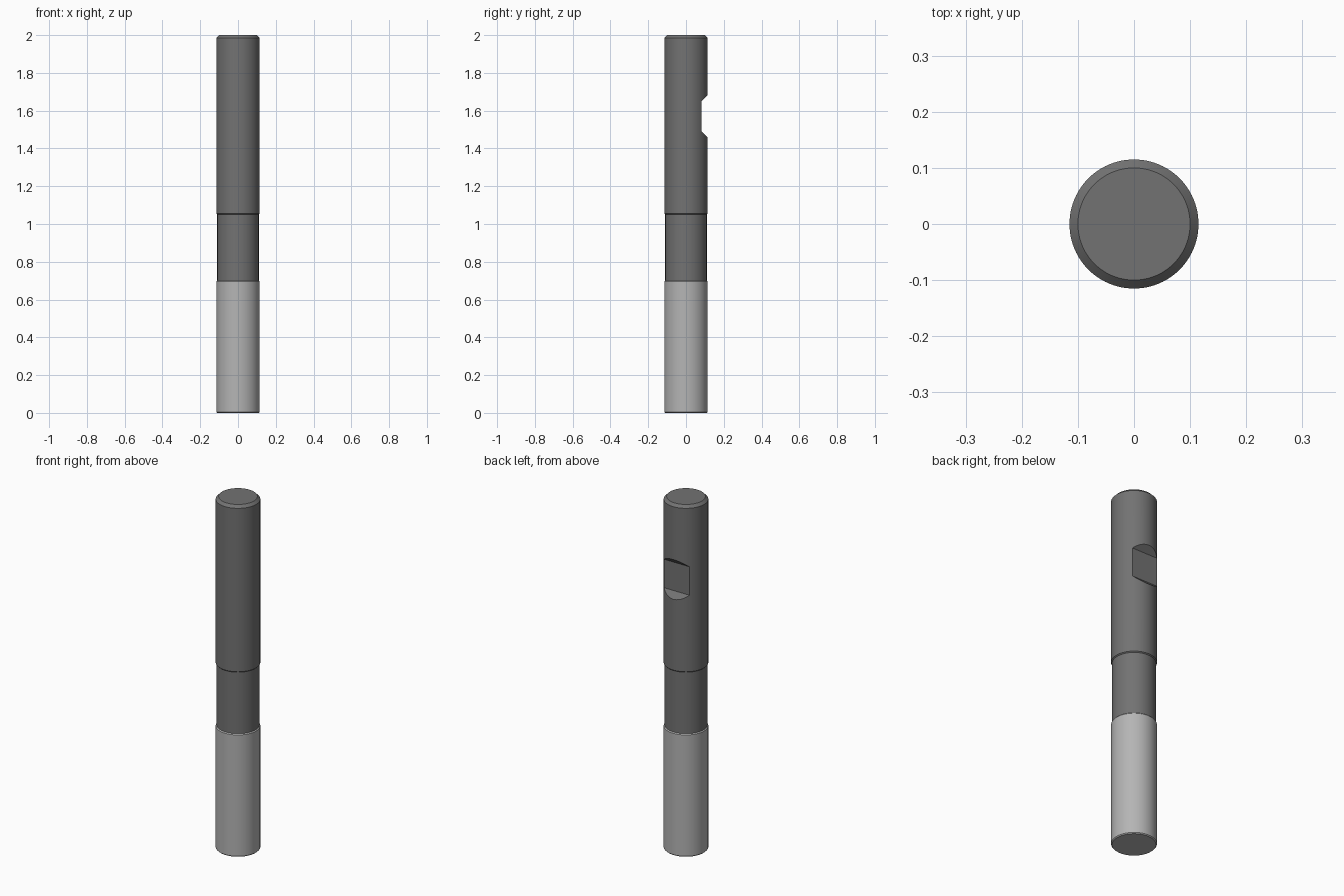
import bpy, bmesh
from math import radians, tau, cos, sin

if "Cube" in bpy.data.objects:
    bpy.data.objects.remove(bpy.data.objects["Cube"])

SEG = 96


def material(name, grey):
    m = bpy.data.materials.new(name)
    m.diffuse_color = (grey, grey, grey, 1)
    m.use_nodes = True
    m.node_tree.nodes["Principled BSDF"].inputs["Base Color"].default_value = m.diffuse_color
    return m


def add_object(name, bm):
    bmesh.ops.recalc_face_normals(bm, faces=bm.faces)
    me = bpy.data.meshes.new(name)
    bm.to_mesh(me)
    bm.free()
    ob = bpy.data.objects.new(name, me)
    bpy.context.collection.objects.link(ob)
    return ob


def turned(name, profile):
    """Closed solid of revolution from (radius, z) points."""
    bm = bmesh.new()
    rings = [[bm.verts.new((r * cos(tau * i / SEG), r * sin(tau * i / SEG), z))
              for i in range(SEG)] for r, z in profile]
    for a, b in zip(rings, rings[1:]):
        for i in range(SEG):
            j = (i + 1) % SEG
            bm.faces.new((a[i], a[j], b[j], b[i]))
    bm.faces.new(rings[0][::-1])
    bm.faces.new(rings[-1])
    return add_object(name, bm)


def smooth(ob):
    bpy.ops.object.select_all(action='DESELECT')
    ob.select_set(True)
    bpy.context.view_layer.objects.active = ob
    bpy.ops.object.shade_smooth_by_angle(angle=radians(30))


# Shank with relieved neck and chamfered top
shank = turned("shank", [(0.110, 0.70), (0.110, 1.05), (0.115, 1.055),
                         (0.115, 1.985), (0.100, 2.0)])
shank.data.materials.append(material("dark_steel", 0.17))

# Clamping flat with 45 degree ends, cut into the back of the shank
bm = bmesh.new()
outline = [(0.083, 1.49), (0.083, 1.652), (0.163, 1.732), (0.163, 1.41)]
face = bm.faces.new([bm.verts.new((-0.2, y, z)) for y, z in outline])
ext = bmesh.ops.extrude_face_region(bm, geom=[face])
bmesh.ops.translate(bm, vec=(0.4, 0, 0),
                    verts=[g for g in ext["geom"] if isinstance(g, bmesh.types.BMVert)])
cutter = add_object("flat_cutter", bm)
cutter.hide_render = True

mod = shank.modifiers.new("clamping_flat", 'BOOLEAN')
mod.operation = 'DIFFERENCE'
mod.solver = 'EXACT'
mod.object = cutter
bpy.context.view_layer.objects.active = shank
bpy.ops.object.modifier_apply(modifier=mod.name)
bpy.data.objects.remove(cutter)
smooth(shank)

# Bright cutting section with a slightly broken tip edge
cutting = turned("cutting_section", [(0.110, 0.0), (0.115, 0.005),
                                     (0.115, 0.695), (0.110, 0.70)])
cutting.data.materials.append(material("bright_steel", 0.46))
smooth(cutting)
